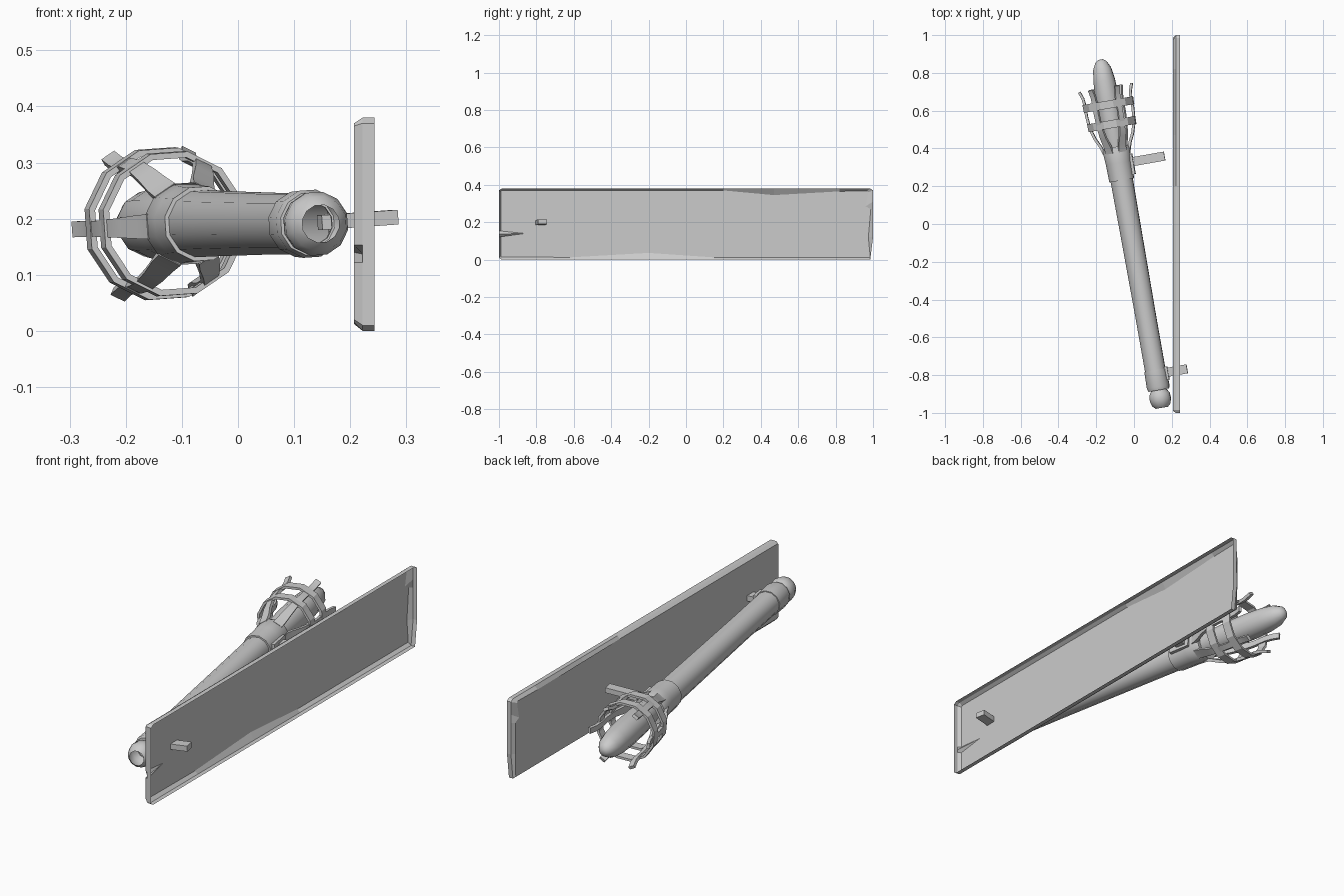
import bpy, bmesh
from math import sin, cos, tau, radians
from mathutils import Matrix, Vector

if "Cube" in bpy.data.objects:
    bpy.data.objects.remove(bpy.data.objects["Cube"])

# torch frame: local z runs along the tilted torch, local x points at the board
FRAME = (Matrix.Translation((-0.024, 0, 0.191)) @ Matrix.Rotation(radians(10), 4, 'Z')
         @ Matrix.Rotation(radians(-90), 4, 'X') @ Matrix.Rotation(radians(-4), 4, 'Z'))


def finish(name, bm, matrix=FRAME, smooth=True, recalc=True):
    if recalc:
        bmesh.ops.recalc_face_normals(bm, faces=bm.faces)
    bm.transform(matrix)
    me = bpy.data.meshes.new(name)
    bm.to_mesh(me)
    bm.free()
    ob = bpy.data.objects.new(name, me)
    bpy.context.collection.objects.link(ob)
    if smooth:
        bpy.ops.object.select_all(action='DESELECT')
        ob.select_set(True)
        bpy.context.view_layer.objects.active = ob
        bpy.ops.object.shade_smooth_by_angle(angle=radians(40))
    return ob


def bridge(bm, a, b):
    n = len(a)
    for i in range(n):
        bm.faces.new((a[i], a[(i + 1) % n], b[(i + 1) % n], b[i]))


def lathe(name, profile, n=12, closed=False, cap_start=False, cap_end=False, smooth=True):
    bm = bmesh.new()
    loops = [[bm.verts.new((r * cos(tau * (i + .5) / n), r * sin(tau * (i + .5) / n), z))
              for i in range(n)] for r, z in profile]
    for a, b in zip(loops, loops[1:]):
        bridge(bm, a, b)
    if closed:
        bridge(bm, loops[-1], loops[0])
    if cap_start:
        bm.faces.new(loops[0])
    if cap_end:
        bm.faces.new(loops[-1])
    return finish(name, bm, smooth=smooth)


def box(name, x0, x1, wz, wy, z, y=0):
    bm = bmesh.new()
    bmesh.ops.create_cube(bm, size=1)
    bm.transform(Matrix.Translation(((x0 + x1) / 2, y, z))
                 @ Matrix.Diagonal((x1 - x0, wy, wz, 1)))
    return finish(name, bm, smooth=False)


# handle, metal fittings and burning head
lathe("pommel", [(.034, -.988), (.050, -.972), (.058, -.945), (.056, -.915), (.042, -.893), (.038, -.885)])
lathe("bottom_ferrule", [(.038, -.893), (.057, -.893), (.062, -.875), (.060, -.785), (.054, -.785)])
lathe("shaft", [(.056, -.80), (.056, -.5), (.059, 0), (.061, .26)])
lathe("collar", [(.058, .235), (.068, .235), (.070, .33), (.075, .40), (.070, .415), (.052, .415)])
lathe("torch_head", [(.050, .39), (.057, .46), (.062, .55), (.063, .68), (.059, .77),
                     (.049, .835), (.030, .872), (.012, .884)], cap_end=True)

# cage rings
for name, z, r in (("lower_ring", .537, .131), ("upper_ring", .642, .138)):
    lathe(name, [(r, z - .021), (r + .001, z + .021), (r - .010, z + .021), (r - .011, z - .021)],
          closed=True, smooth=False)

# six curved cage bars: radius, height, half width
PATH = [(.066, .385, .022), (.078, .425, .021), (.100, .47, .018), (.119, .53, .015),
        (.125, .60, .014), (.124, .66, .014), (.128, .695, .014), (.141, .733, .014)]
for k in range(6):
    bm = bmesh.new()
    loops = []
    for i, (r, z, w) in enumerate(PATH):
        p, q = PATH[max(i - 1, 0)], PATH[min(i + 1, len(PATH) - 1)]
        d = Vector((q[0] - p[0], q[1] - p[1])).normalized()
        nx, nz = d.y * .007, -d.x * .007
        loops.append([bm.verts.new((r + s * nx, t * w, z + s * nz))
                      for s, t in ((-1, -1), (1, -1), (1, 1), (-1, 1))])
    for a, b in zip(loops, loops[1:]):
        bridge(bm, a, b)
    bm.faces.new(loops[0])
    bm.faces.new(loops[-1])
    finish("cage_bar_%d" % (k + 1), bm, FRAME @ Matrix.Rotation(tau * k / 6, 4, 'Z'))

# bracket arms holding the torch to the board
box("lower_arm", .03, .168, .048, .026, -.808)
box("upper_arm", .05, .246, .048, .024, .322)
box("lower_plate", .05, .066, .07, .05, -.812)
box("upper_plate", .05, .078, .11, .05, .31)

# board: a thin shell open on its +x side, chamfered and chipped on the torch side
# each entry: inner (y, z) on the face, outer (y, z) on the rim
I, H = .985, .38
OUTLINE = [
    ((-I, .015), (-.985, 0)), ((-.62, .012), (-.62, 0)), ((-.2, .036), (-.2, 0)),
    ((.15, .012), (.15, 0)), ((I, .012), (.985, 0)),
    ((.975, .12), (1, .12)), ((.988, .27), (1, .27)), ((.96, .285), (1, .31)),
    ((.975, .36), (1, .37)), ((.97, .368), (.985, H)), ((.82, .365), (.82, H)),
    ((.47, .345), (.47, H)), ((.2, .37), (.2, H)), ((-I, .37), (-.985, H)),
    ((-.99, .365), (-1, .37)), ((-.99, .153), (-1, .153)), ((-.86, .14), (-1, .137)),
    ((-.99, .122), (-1, .122)), ((-.99, .02), (-1, .01)),
]
bm = bmesh.new()
face = [bm.verts.new((.207, *a)) for a, b in OUTLINE]
rim = [bm.verts.new((.222, *b)) for a, b in OUTLINE]
back = [bm.verts.new((.243, *b)) for a, b in OUTLINE]
bridge(bm, face, rim)
bridge(bm, rim, back)
front = bm.faces.new(face[::-1])
bmesh.ops.triangulate(bm, faces=[front])
finish("wall_board", bm, Matrix.Identity(4), smooth=False)
